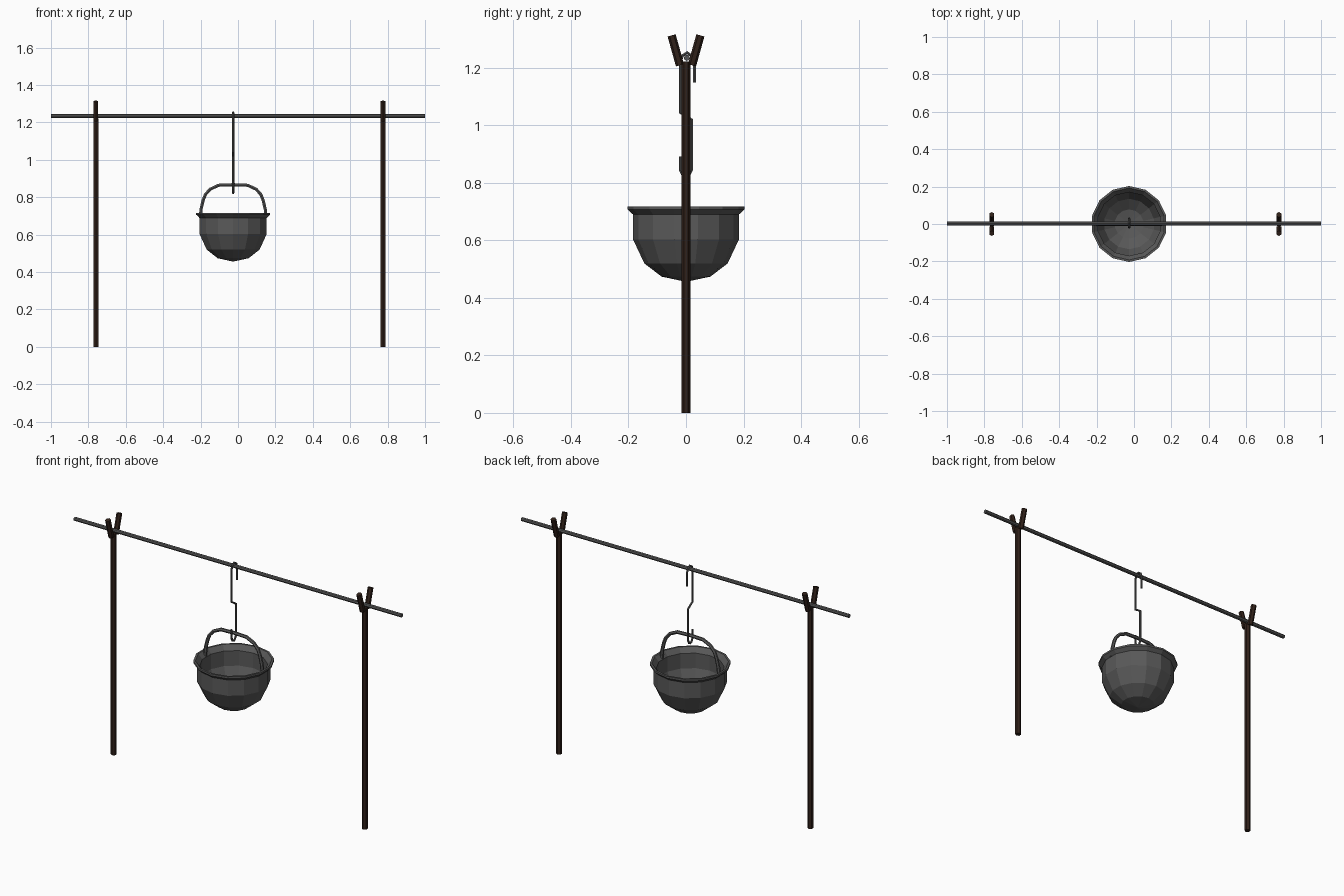
import bpy, bmesh, math
from mathutils import Vector

if "Cube" in bpy.data.objects:
    bpy.data.objects.remove(bpy.data.objects["Cube"])

POT_X = -0.026
POT_SIDES = 14


def material(name, rgb):
    m = bpy.data.materials.new(name)
    m.diffuse_color = (*rgb, 1)
    m.use_nodes = True
    m.node_tree.nodes["Principled BSDF"].inputs["Base Color"].default_value = m.diffuse_color
    return m


IRON = material("iron", (0.1, 0.1, 0.1))
WOOD = material("dark_wood", (0.03, 0.015, 0.01))


def finish(name, bm, mat):
    bmesh.ops.recalc_face_normals(bm, faces=bm.faces)
    me = bpy.data.meshes.new(name)
    bm.to_mesh(me)
    bm.free()
    me.materials.append(mat)
    ob = bpy.data.objects.new(name, me)
    bpy.context.collection.objects.link(ob)
    return ob


def bar(name, a, b, radius, sides, mat):
    """Straight prism from a to b."""
    a, b = Vector(a), Vector(b)
    bm = bmesh.new()
    bmesh.ops.create_cone(bm, cap_ends=True, segments=sides, radius1=radius,
                          radius2=radius, depth=(b - a).length)
    ob = finish(name, bm, mat)
    ob.location = (a + b) / 2
    ob.rotation_euler = (b - a).to_track_quat('Z', 'Y').to_euler()
    return ob


def wire(name, points, radius, mat):
    """Bent rod along a polyline."""
    cu = bpy.data.curves.new(name, 'CURVE')
    cu.dimensions = '3D'
    cu.bevel_depth = radius
    cu.bevel_resolution = 1
    cu.use_fill_caps = True
    sp = cu.splines.new('POLY')
    sp.points.add(len(points) - 1)
    for p, co in zip(sp.points, points):
        p.co = (*co, 1)
    sp.use_smooth = False
    cu.materials.append(mat)
    ob = bpy.data.objects.new(name, cu)
    bpy.context.collection.objects.link(ob)
    bpy.ops.object.select_all(action='DESELECT')
    ob.select_set(True)
    bpy.context.view_layer.objects.active = ob
    bpy.ops.object.convert(target='MESH')
    return ob


def lathe(name, profile, sides, mat):
    """Spin a radius/height profile around z, first vertex on the y axis."""
    bm = bmesh.new()
    vs = [bm.verts.new((0, r, z)) for r, z in profile]
    es = [bm.edges.new(pair) for pair in zip(vs, vs[1:])]
    bmesh.ops.spin(bm, geom=vs + es, cent=(0, 0, 0), axis=(0, 0, 1),
                   angle=math.tau, steps=sides, use_duplicate=False)
    bmesh.ops.remove_doubles(bm, verts=bm.verts, dist=1e-4)
    return finish(name, bm, mat)


# Forked posts
for side, x in (("left", -0.76), ("right", 0.775)):
    bar(f"{side}_post", (x, 0, 0), (x, 0, 1.222), 0.0155, 6, WOOD)
    for label, s in (("front", -1), ("back", 1)):
        bar(f"{side}_{label}_fork", (x, s * 0.021, 1.209),
            (x, s * 0.05, 1.313), 0.0145, 6, WOOD)

# Cross rod
bar("cross_rod", (-1, 0.003, 1.235), (1, 0.003, 1.235), 0.0105, 8, IRON)

# Hanging hook, bent in the y-z plane
hook = [(0.029, 1.15), (0.029, 1.22), (0.022, 1.24), (0.004, 1.253),
        (-0.013, 1.242), (-0.02, 1.22), (-0.02, 1.045), (0.019, 1.02),
        (0.019, 0.845), (0.01, 0.828), (0, 0.823), (-0.011, 0.828),
        (-0.02, 0.845), (-0.02, 0.892)]
wire("hanging_hook", [(POT_X, y, z) for y, z in hook], 0.006, IRON)

# Kettle bowl with flared lip, outside then inside
bowl = [(0, 0.456), (0.085, 0.474), (0.145, 0.52), (0.184, 0.603),
        (0.184, 0.69), (0.203, 0.707), (0.203, 0.717), (0.192, 0.717),
        (0.17, 0.69), (0.17, 0.607), (0.135, 0.53), (0.078, 0.487),
        (0, 0.47)]
kettle = lathe("kettle_bowl", bowl, POT_SIDES, IRON)
kettle.location.x = POT_X

# Bail handle, mirrored half path
half = [(0.175, 0.69), (0.172, 0.735), (0.16, 0.785), (0.148, 0.815),
        (0.123, 0.843), (0.078, 0.864)]
path = [(-x, z) for x, z in half] + [(0, 0.867)] + half[::-1]
wire("kettle_handle", [(POT_X + x, 0, z) for x, z in path], 0.0095, IRON)
